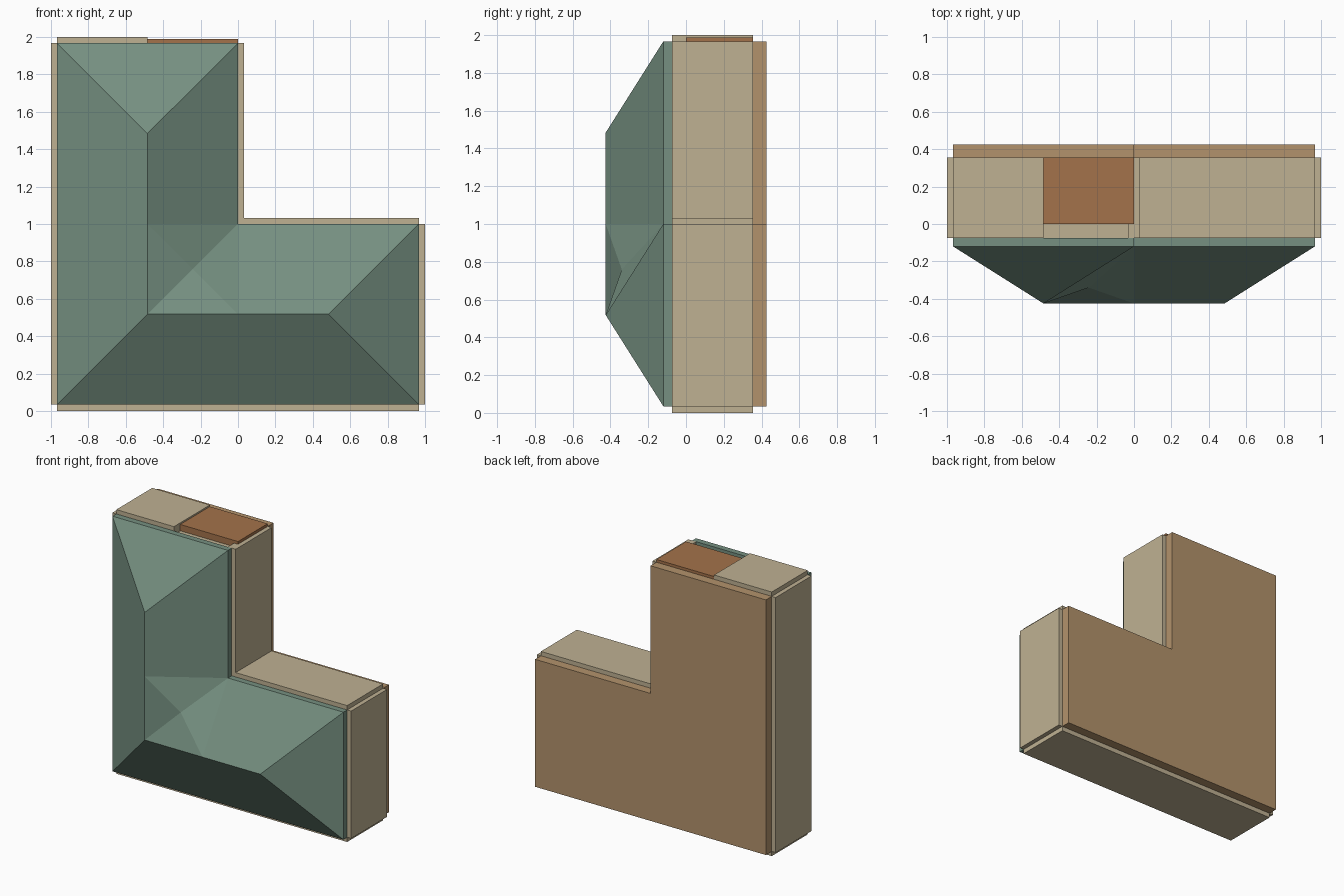
import bpy
import bmesh

if "Cube" in bpy.data.objects:
    bpy.data.objects.remove(bpy.data.objects["Cube"])


def material(name, rgb):
    m = bpy.data.materials.new(name)
    m.diffuse_color = (*rgb, 1)
    m.use_nodes = True
    m.node_tree.nodes["Principled BSDF"].inputs["Base Color"].default_value = m.diffuse_color
    return m


GREEN = material("green", (0.18, 0.28, 0.22))
TAN = material("tan", (0.52, 0.44, 0.29))
WOOD = material("wood", (0.45, 0.29, 0.15))
BROWN = material("brown", (0.37, 0.17, 0.07))

# L-shaped outline in x, z; the inner corner is index 3
OUTLINE = [(-.967, .035), (.967, .035), (.967, 1), (0, 1), (0, 1.967), (-.967, 1.967)]


def finish(name, bm, mat):
    bmesh.ops.recalc_face_normals(bm, faces=bm.faces)
    me = bpy.data.meshes.new(name)
    bm.to_mesh(me)
    bm.free()
    me.materials.append(mat)
    ob = bpy.data.objects.new(name, me)
    bpy.context.collection.objects.link(ob)
    return ob


def l_prism(y_front, y_back, cap_front=True):
    bm = bmesh.new()
    front = [bm.verts.new((x, y_front, z)) for x, z in OUTLINE]
    back = [bm.verts.new((x, y_back, z)) for x, z in OUTLINE]
    for i in range(6):
        j = (i + 1) % 6
        bm.faces.new((front[i], front[j], back[j], back[i]))
    bm.faces.new(back)
    if cap_front:
        bm.faces.new(front)
    return bm, front


def box(name, x, y, z, mat):
    bm = bmesh.new()
    bmesh.ops.create_cube(bm, size=1)
    for v in bm.verts:
        v.co = [lo + (c + .5) * (hi - lo) for c, (lo, hi) in zip(v.co, (x, y, z))]
    return finish(name, bm, mat)


# Front cover: hipped ridge that turns the corner, with a filled valley
bm, f = l_prism(-.12, -.075, cap_front=False)
top, up, corner, right, end, mid = [bm.verts.new(c) for c in (
    (-.484, -.425, 1.484), (-.484, -.425, 1), (-.484, -.425, .518),
    (0, -.425, .518), (.484, -.425, .518), (-.242, -.34, .759))]
for face in ((f[5], top, f[4]), (f[5], f[0], corner, up, top), (f[0], f[1], end, right, corner),
             (f[1], f[2], end), (f[2], f[3], right, end), (f[3], f[4], top, up),
             (up, mid, f[3]), (right, f[3], mid), (up, corner, mid), (corner, right, mid)):
    bm.faces.new(face)
finish("hipped_front", bm, GREEN)

# Back plate
bm, _ = l_prism(.355, .425)
finish("back_plate", bm, WOOD)

# Side walls, each straddling one edge of the outline
DEPTH = (-.075, .355)
for name, x, z in (
        ("left_wall", (-1, -.935), (.035, 1.967)),
        ("bottom_wall", (-.967, .967), (0, .07)),
        ("right_wall", (.935, 1), (.035, 1)),
        ("step_wall", (0, .967), (.967, 1.033)),
        ("inner_wall", (-.033, .033), (1, 1.967)),
        ("top_wall", (-.967, -.484), (1.935, 2)),
        ("recessed_top_wall", (-.484, -.033), (1.88, 1.94))):
    box(name, x, DEPTH, z, TAN)

# Lid set into the top
box("top_lid", (-.484, 0), (0, .355), (1.94, 1.988), BROWN)
